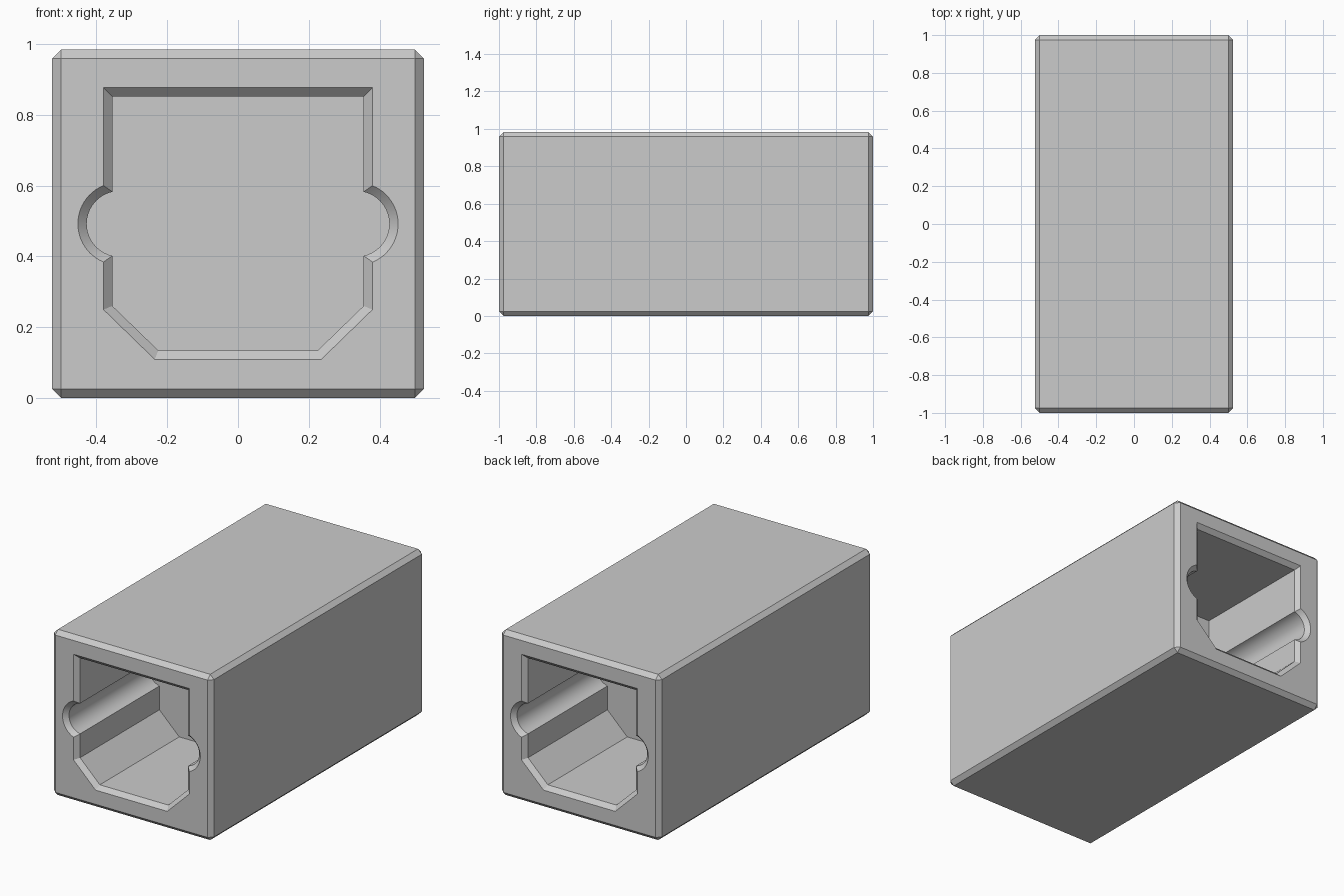
import bpy, bmesh, math

if "Cube" in bpy.data.objects:
    bpy.data.objects.remove(bpy.data.objects["Cube"])

WIDTH, LENGTH, HEIGHT, CHAMFER = 1.05, 2.0, 0.984, 0.025
MID = HEIGHT / 2
WALL = 0.23          # half thickness of the middle partition
ARC_STEPS = 24

grey = bpy.data.materials.new("light grey")
grey.diffuse_color = (0.6, 0.6, 0.6, 1)
grey.use_nodes = True
grey.node_tree.nodes["Principled BSDF"].inputs["Base Color"].default_value = grey.diffuse_color


def new_object(name, bm):
    bmesh.ops.recalc_face_normals(bm, faces=bm.faces)
    mesh = bpy.data.meshes.new(name)
    bm.to_mesh(mesh)
    bm.free()
    mesh.materials.append(grey)
    obj = bpy.data.objects.new(name, mesh)
    bpy.context.collection.objects.link(obj)
    return obj


def socket_profile(grow):
    """Socket outline with side grooves and cut lower corners, grown outward."""
    side, radius, centre = 0.355 + grow, 0.0925 + grow, 0.335
    lean = grow * math.tan(math.radians(22.5))
    half = [(0.225 + lean, 0.134 - grow), (side, 0.26 - lean)]
    sweep = math.acos((side - centre) / radius)
    for i in range(ARC_STEPS + 1):
        a = -sweep + 2 * sweep * i / ARC_STEPS
        half.append((centre + radius * math.cos(a), MID + radius * math.sin(a)))
    half.append((side, 0.852 + grow))
    return half + [(-x, z) for x, z in reversed(half)]


def socket_cutter(name, end):
    """Socket volume with a flared mouth; end is -1 for front, 1 for back."""
    bm = bmesh.new()
    rings = []
    for y, grow in ((1.01, CHAMFER + 0.01), (1 - CHAMFER, 0), (WALL, 0)):
        rings.append([bm.verts.new((x, end * y, z)) for x, z in socket_profile(grow)])
    n = len(rings[0])
    for a, b in zip(rings, rings[1:]):
        for i in range(n):
            j = (i + 1) % n
            bm.faces.new((a[i], a[j], b[j], b[i]))
    bm.faces.new(rings[0])
    bm.faces.new(rings[-1])
    return new_object(name, bm)


def hole_cutter():
    """Round passage through the partition."""
    bm = bmesh.new()
    bmesh.ops.create_cone(bm, cap_ends=True, segments=64, radius1=0.168,
                          radius2=0.168, depth=4 * WALL)
    for v in bm.verts:
        x, y, z = v.co
        v.co = (x, z, y + MID)
    return new_object("hole_cutter", bm)


# Chamfered outer block
bm = bmesh.new()
bmesh.ops.create_cube(bm, size=1)
for v in bm.verts:
    v.co = (v.co.x * WIDTH, v.co.y * LENGTH, v.co.z * HEIGHT + MID)
bmesh.ops.bevel(bm, geom=bm.edges[:], offset=CHAMFER, segments=1,
                affect='EDGES', profile=0.5)
body = new_object("coupler_body", bm)
bpy.context.view_layer.objects.active = body
body.select_set(True)

# Sockets at both ends and the passage between them
for cutter in (socket_cutter("front_socket_cutter", -1),
               socket_cutter("back_socket_cutter", 1), hole_cutter()):
    cutter.hide_render = True
    mod = body.modifiers.new("cut", 'BOOLEAN')
    mod.operation = 'DIFFERENCE'
    mod.solver = 'EXACT'
    mod.object = cutter
    bpy.ops.object.modifier_apply(modifier=mod.name)
    bpy.data.objects.remove(cutter)

# Smooth grooves and passage, crisp edges elsewhere
bpy.ops.object.shade_smooth_by_angle(angle=math.radians(30))
